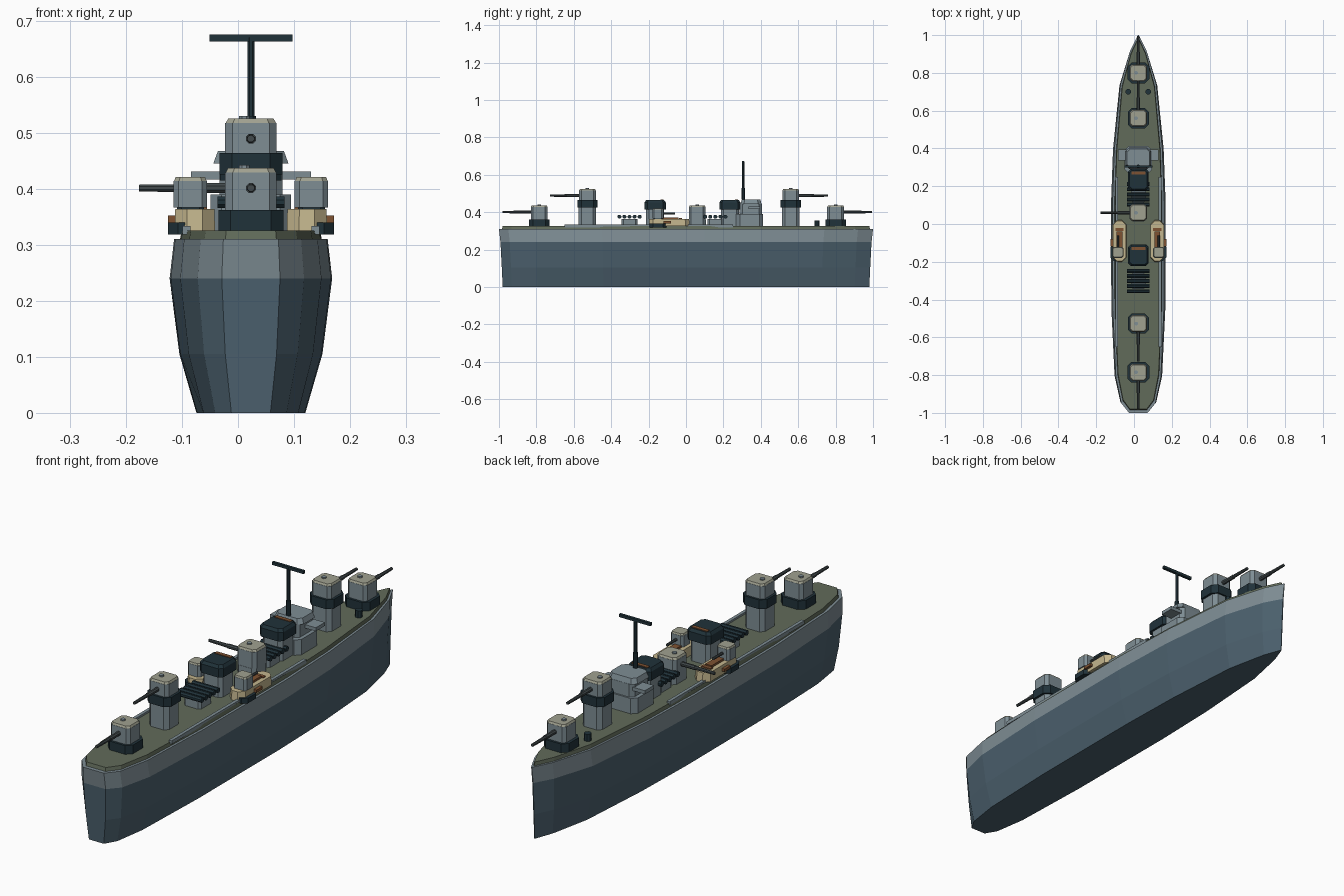
import bpy, bmesh, math
from mathutils import Vector

if "Cube" in bpy.data.objects:
    bpy.data.objects.remove(bpy.data.objects["Cube"])

CX = 0.023   # centreline of the ship
DECK = 0.325


def material(name, *rgb):
    lin = [((c / 255 + 0.055) / 1.055) ** 2.4 for c in rgb] + [1]
    m = bpy.data.materials.new(name)
    m.use_nodes = True
    m.diffuse_color = lin
    m.node_tree.nodes["Principled BSDF"].inputs["Base Color"].default_value = lin
    return m


HULL = material("hull blue grey", 76, 97, 110)
GREY = material("light grey", 126, 141, 148)
OLIVE = material("deck olive", 97, 107, 90)
DARK = material("dark slate", 32, 50, 58)
ROOF = material("roof beige grey", 160, 161, 144)
TAN = material("boat tan", 196, 182, 142)
BROWN = material("wood brown", 126, 82, 50)
GUN = material("gun metal", 66, 74, 76)


def loft(name, rings, mats, rule=None):
    """Skin a stack of closed rings and cap both ends."""
    bm = bmesh.new()
    rows = [[bm.verts.new(p) for p in ring] for ring in rings]
    n = len(rows[0])
    for a, b in zip(rows, rows[1:]):
        for i in range(n):
            j = (i + 1) % n
            bm.faces.new((a[i], a[j], b[j], b[i]))
    bm.faces.new(rows[0][::-1])
    bm.faces.new(rows[-1])
    bmesh.ops.recalc_face_normals(bm, faces=bm.faces[:])
    if rule:
        for f in bm.faces:
            f.material_index = rule(f)
    me = bpy.data.meshes.new(name)
    bm.to_mesh(me)
    bm.free()
    for m in mats:
        me.materials.append(m)
    ob = bpy.data.objects.new(name, me)
    bpy.context.collection.objects.link(ob)
    return ob


def block(name, x, y, hx, hy, z0, z1, mat, cut=0.0, taper=1.0):
    """Upright block with chamfered corners, x measured from the centreline."""
    def ring(z, s):
        pts = []
        for sx, sy in ((1, 1), (-1, 1), (-1, -1), (1, -1)):
            if cut:
                pair = [(sx * hx, sy * (hy - cut)), (sx * (hx - cut), sy * hy)]
                pts += pair if sx * sy > 0 else pair[::-1]
            else:
                pts.append((sx * hx, sy * hy))
        return [(CX + x + px * s, y + py * s, z) for px, py in pts]
    return loft(name, [ring(z0, 1), ring(z1, taper)], [mat])


def rod(name, start, end, r, mat, r2=None, sides=8):
    a, b = Vector(start), Vector(end)
    q = (b - a).to_track_quat('Z', 'Y')
    def ring(c, rad):
        return [c + q @ Vector((rad * math.cos(t), rad * math.sin(t), 0))
                for t in (math.tau * (i + 0.5) / sides for i in range(sides))]
    return loft(name, [ring(a, r), ring(b, r2 or r)], [mat])


# Hull and deck share one plan outline: (y, half width)
PLAN = [(1.0, 0.002), (0.92, 0.045), (0.74, 0.1), (0.4, 0.134), (0.1, 0.145),
        (-0.45, 0.143), (-0.81, 0.126), (-0.95, 0.095), (-1.0, 0.052)]


def outline(z, sx, sy):
    right = [(CX + w * sx, y * sy, z) for y, w in PLAN]
    left = [(CX - w * sx, y * sy, z) for y, w in reversed(PLAN)]
    return right + left


loft("hull", [outline(0, 0.67, 0.98), outline(0.105, 0.88, 0.985),
              outline(0.24, 1, 0.992), outline(0.31, 0.945, 1)], [HULL, GREY],
     lambda f: int(f.calc_center_median().z > 0.24))
loft("deck", [outline(0.305, 0.88, 0.985), outline(DECK, 0.85, 0.98)], [OLIVE])
for side, word in ((1, "left"), (-1, "right")):
    block(f"{word}_deck_edge_plate", side * 0.115, -0.2, 0.007, 0.45, 0.318, 0.333, GREY)


def gun_house(name, y, z0, z1, aim, reach):
    """Gun house with roof plate, hatch and barrel along the aim direction."""
    block(name + "_house", 0, y, 0.046, 0.045, z0, z1 - 0.008, GREY, 0.013)
    block(name + "_roof", 0, y, 0.045, 0.044, z1 - 0.008, z1, ROOF, 0.013, 0.9)
    rod(name + "_hatch", (CX - 0.012, y, z1), (CX - 0.012, y, z1 + 0.005), 0.01, GREY)
    base = Vector((CX, y, z1 - 0.036))
    d = Vector(aim)
    rod(name + "_sleeve", base + d * 0.03, base + d * 0.11, 0.0095, GUN)
    rod(name + "_barrel", base + d * 0.1, base + d * reach, 0.008, GUN, 0.0065)


# Main guns: low mounts at the ends, raised mounts inboard
for word, s, low, high in (("bow", 1, 0.8, 0.56), ("stern", -1, -0.785, -0.527)):
    block(word + "_low_mount", 0, low, 0.058, 0.055, DECK, 0.362, DARK, 0.022)
    gun_house(word + "_low_gun", low, 0.362, 0.437, (0, s, 0), 0.195)
    block(word + "_barbette", 0, high, 0.046, 0.047, DECK, 0.425, GREY, 0.016)
    block(word + "_raised_mount", 0, high, 0.056, 0.054, 0.425, 0.464, DARK, 0.022)
    gun_house(word + "_raised_gun", high, 0.464, 0.525, (0, s, 0), 0.2)

# Midship gun trained to the right
block("midship_mount", 0, 0.06, 0.044, 0.046, DECK, 0.36, GREY, 0.014)
gun_house("midship_gun", 0.06, 0.36, 0.437, (-1, 0, 0), 0.2)

# Bridge with wings, upper house and roof
block("bridge_base", 0, 0.34, 0.072, 0.072, DECK, 0.39, GREY, 0.02)
block("bridge_upper", 0, 0.345, 0.056, 0.06, 0.39, 0.445, GREY, 0.016)
block("bridge_wings", 0, 0.365, 0.107, 0.03, 0.416, 0.431, GREY)
block("bridge_roof", 0, 0.348, 0.067, 0.056, 0.445, 0.467, GREY, 0.018, 0.88)

# Mast
rod("mast", (CX, 0.305, 0.39), (CX, 0.305, 0.67), 0.007, DARK)
rod("mast_foot", (CX, 0.305, 0.467), (CX, 0.305, 0.53), 0.01, DARK)
block("mast_yard", 0, 0.305, 0.074, 0.006, 0.663, 0.675, DARK)

# Funnels with dark caps and a brown vent
for word, y in (("front", 0.235), ("rear", -0.165)):
    block(word + "_funnel", 0, y, 0.046, 0.048, DECK, 0.42, GREY, 0.014)
    block(word + "_funnel_cap", 0, y, 0.055, 0.057, 0.415, 0.452, DARK, 0.015)
    block(word + "_funnel_crown", 0, y, 0.055, 0.057, 0.452, 0.464, DARK, 0.015, 0.85)
    block(word + "_funnel_vent", 0, y + 0.036, 0.037, 0.008, 0.46, 0.467, BROWN)

# Launcher racks with five crosswise tubes each
for word, y in (("front", 0.157), ("rear", -0.302)):
    block(word + "_rack_base", 0, y, 0.04, 0.042, DECK, 0.365, GREY, 0.01)
    for i in range(5):
        ty = y + (i - 2) * 0.027
        rod(f"{word}_tube_{i + 1}", (CX - 0.06, ty, 0.376), (CX + 0.06, ty, 0.376), 0.011, DARK)

# Boats, side guns and bow bollards, mirrored
for side, word in ((1, "left"), (-1, "right")):
    x = side * 0.1
    block(word + "_boat", x, -0.09, 0.036, 0.11, DECK, 0.364, TAN, 0.022, 0.97)
    block(word + "_boat_cover", x, -0.085, 0.015, 0.045, 0.364, 0.373, BROWN)
    block(word + "_boat_seat", x, -0.03, 0.022, 0.008, 0.364, 0.369, BROWN)
    gx = side * 0.108
    block(word + "_side_mount", gx, -0.15, 0.04, 0.045, 0.318, 0.34, DARK, 0.018)
    block(word + "_side_pedestal", gx, -0.15, 0.024, 0.024, 0.34, 0.366, DARK, 0.008)
    block(word + "_side_house", gx, -0.15, 0.03, 0.029, 0.366, 0.414, GREY, 0.009)
    block(word + "_side_roof", gx, -0.15, 0.029, 0.028, 0.414, 0.421, ROOF, 0.009, 0.9)
    rod(word + "_side_barrel", (CX + gx, -0.13, 0.393), (CX + gx, -0.06, 0.393), 0.006, GUN)
    block(word + "_side_locker", side * 0.14, -0.1, 0.008, 0.02, 0.34, 0.352, BROWN)
    rod(word + "_bollard", (CX + side * 0.053, 0.7, DECK),
        (CX + side * 0.053, 0.7, 0.355), 0.015, DARK)
